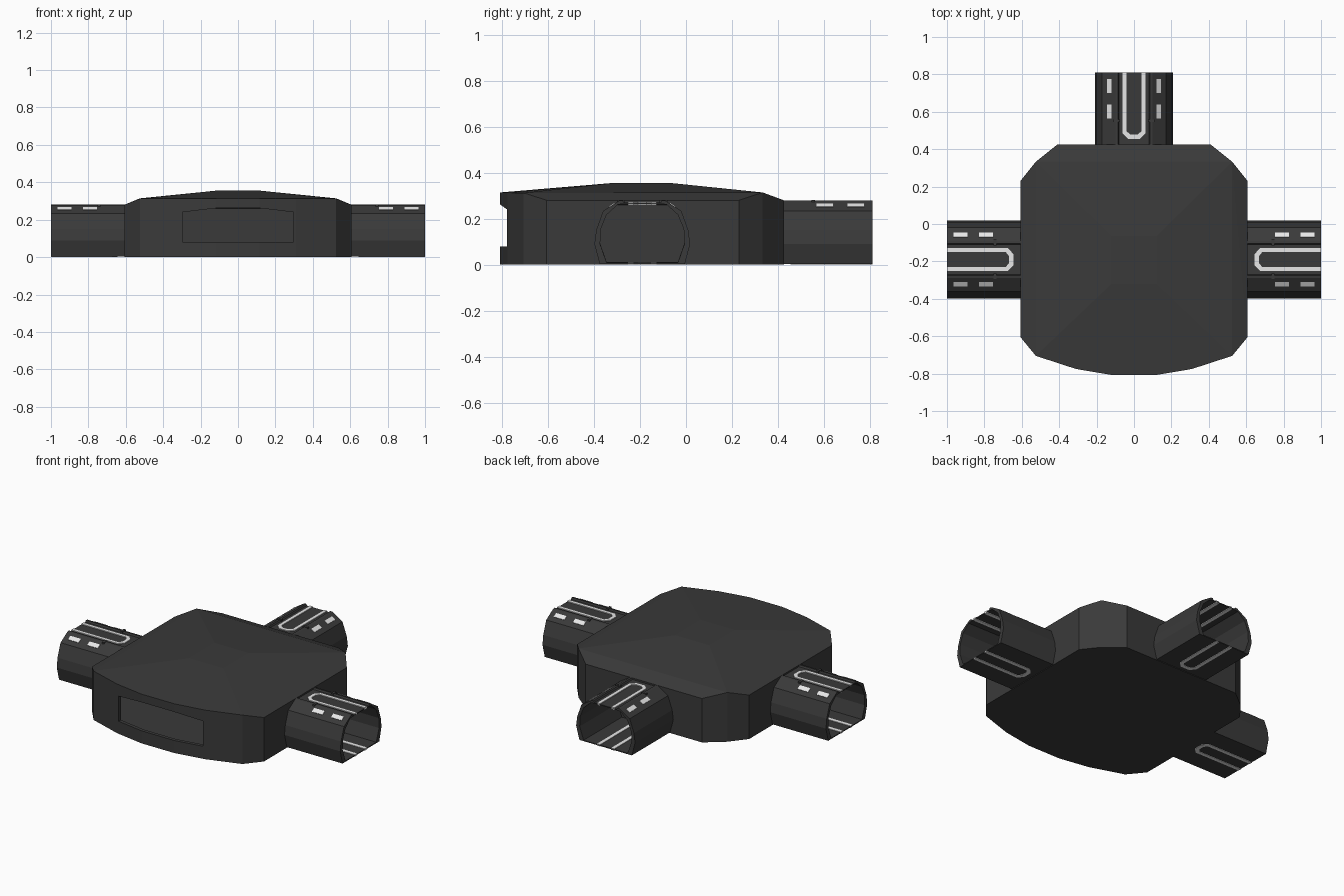
import bpy, bmesh, math
from mathutils import Matrix, Vector

if "Cube" in bpy.data.objects:
    bpy.data.objects.remove(bpy.data.objects["Cube"])

HUB = Vector((0, -0.19, 0))          # centre the three tunnels radiate from


def material(name, rgb):
    m = bpy.data.materials.new(name)
    m.diffuse_color = (*rgb, 1)
    m.use_nodes = True
    m.node_tree.nodes["Principled BSDF"].inputs["Base Color"].default_value = m.diffuse_color
    return m


DARK = material("dark_grey", (0.042, 0.042, 0.042))
LIGHT = material("light_white", (0.8, 0.8, 0.8))


def finish(name, bm, mat, angle=None):
    """Turn a bmesh into an object; angle places hub-local geometry."""
    if angle is not None:
        bm.transform(Matrix.Translation(HUB) @ Matrix.Rotation(angle, 4, 'Z'))
    bmesh.ops.recalc_face_normals(bm, faces=bm.faces)
    me = bpy.data.meshes.new(name)
    bm.to_mesh(me)
    bm.free()
    me.materials.append(mat)
    ob = bpy.data.objects.new(name, me)
    bpy.context.collection.objects.link(ob)
    return ob


def prism(bm, pts, offset):
    """Extrude a closed 3D polygon by an offset vector."""
    f = bm.faces.new([bm.verts.new(p) for p in pts])
    r = bmesh.ops.extrude_face_region(bm, geom=[f])
    vs = [g for g in r["geom"] if isinstance(g, bmesh.types.BMVert)]
    bmesh.ops.translate(bm, verts=vs, vec=offset)


def hull(points):
    bm = bmesh.new()
    for p in points:
        bm.verts.new(p)
    bmesh.ops.convex_hull(bm, input=bm.verts)
    bmesh.ops.dissolve_limit(bm, angle_limit=0.01, verts=bm.verts, edges=bm.edges)
    return bm


def mirrored(half):
    return list(half) + [(-a, z) for a, z in reversed(half)]


# Hub shell: outline corners with their wall heights, plus roof plateau
outline = [(0.41, 0.425, 0.28), (0.525, 0.333, 0.314), (0.607, 0.23, 0.28),
           (0.607, -0.605, 0.28), (0.525, -0.705, 0.312),
           (0.31, -0.775, 0.313), (0.115, -0.808, 0.314)]
plateau = [(0.12, -0.065, 0.355), (0.12, -0.32, 0.355)]
pts = []
for s in (1, -1):
    pts += [(s * x, y, z) for x, y, z in outline + plateau]
    pts += [(s * x, y, 0) for x, y, z in outline]
body = finish("hub_shell", hull(pts), DARK)

# Tunnel cross-section (half, bottom to top), with a shallow roof groove
outer = mirrored([(0.185, 0.004), (0.208, 0.09), (0.2, 0.15), (0.17, 0.234),
                  (0.1, 0.278), (0.085, 0.28), (0.08, 0.27)])
inner = mirrored([(0.155, 0.01), (0.183, 0.09), (0.18, 0.155), (0.155, 0.217),
                  (0.105, 0.262), (0.085, 0.264), (0.075, 0.264)])

# Cutters: hollow room, tunnel doorways and the wide front window
cutters = []
room = [(x * 0.965, HUB.y + (y - HUB.y) * 0.965, max(0.01, z - 0.02)) for x, y, z in pts]
cutters.append(finish("room_cutter", hull(room), DARK))
ANGLES = {"right": 0, "back": math.pi / 2, "left": math.pi}
for side, ang in ANGLES.items():
    bm = bmesh.new()
    prism(bm, [(0.5, a, z + 0.003) for a, z in inner], (0.2, 0, 0))
    cutters.append(finish(side + "_door_cutter", bm, DARK, ang))
bm = bmesh.new()
window = mirrored([(0.298, 0.08), (0.298, 0.24), (0.115, 0.262)])
prism(bm, [(x, -0.95, z) for x, z in window], (0, 0.4, 0))
cutters.append(finish("window_cutter", bm, DARK))
for c in cutters:
    mod = body.modifiers.new(c.name, 'BOOLEAN')
    mod.operation = 'DIFFERENCE'
    mod.solver = 'EXACT'
    mod.object = c
dg = bpy.context.evaluated_depsgraph_get()
cut = bpy.data.meshes.new_from_object(body.evaluated_get(dg))
body.modifiers.clear()
body.data = cut
for c in cutters:
    bpy.data.objects.remove(c)

# Rail outline: a U with a chamfered closed end
rail_half_out = [(1.0, 0.061), (0.675, 0.061), (0.645, 0.03)]
rail_half_in = [(0.668, 0.018), (0.685, 0.039), (1.0, 0.039)]
rail = (rail_half_out + [(u, -a) for u, a in reversed(rail_half_out)]
        + [(u, -a) for u, a in reversed(rail_half_in)] + rail_half_in)

for side, ang in ANGLES.items():
    # Tunnel tube: outer and inner skins joined at both ends
    bm = bmesh.new()
    rings = [[bm.verts.new((u, a, z)) for a, z in prof]
             for u, prof in ((0.6, outer), (1.0, outer), (1.0, inner), (0.6, inner))]
    n = len(outer)
    for k in range(4):
        r0, r1 = rings[k], rings[(k + 1) % 4]
        for i in range(n):
            j = (i + 1) % n
            bm.faces.new((r0[i], r0[j], r1[j], r1[i]))
    finish(side + "_tunnel", bm, DARK, ang)

    # Light rails in roof groove and floor
    bm = bmesh.new()
    prism(bm, [(u, a, 0.26) for u, a in rail], (0, 0, 0.015))
    prism(bm, [(u, a, 0.001) for u, a in rail], (0, 0, 0.012))
    finish(side + "_rails", bm, LIGHT, ang)

    # Lamp plates on the sloping shoulders
    bm = bmesh.new()
    for s in (1, -1):
        for u in (0.755, 0.89):
            q = [(a, 0.278 - (a - 0.1) * 0.044 / 0.07) for a in (0.119, 0.143)]
            prism(bm, [(u, s * q[0][0], q[0][1]), (u + 0.075, s * q[0][0], q[0][1]),
                       (u + 0.075, s * q[1][0], q[1][1]), (u, s * q[1][0], q[1][1])],
                  (0, s * 0.002, 0.003))
    finish(side + "_lamps", bm, LIGHT, ang)

    # Small clamps beside the groove
    bm = bmesh.new()
    for s in (1, -1):
        prism(bm, [(0.735, s * 0.075, 0.265), (0.75, s * 0.075, 0.265),
                   (0.75, s * 0.11, 0.265), (0.735, s * 0.11, 0.265)], (0, 0, 0.017))
    finish(side + "_clamps", bm, DARK, ang)
